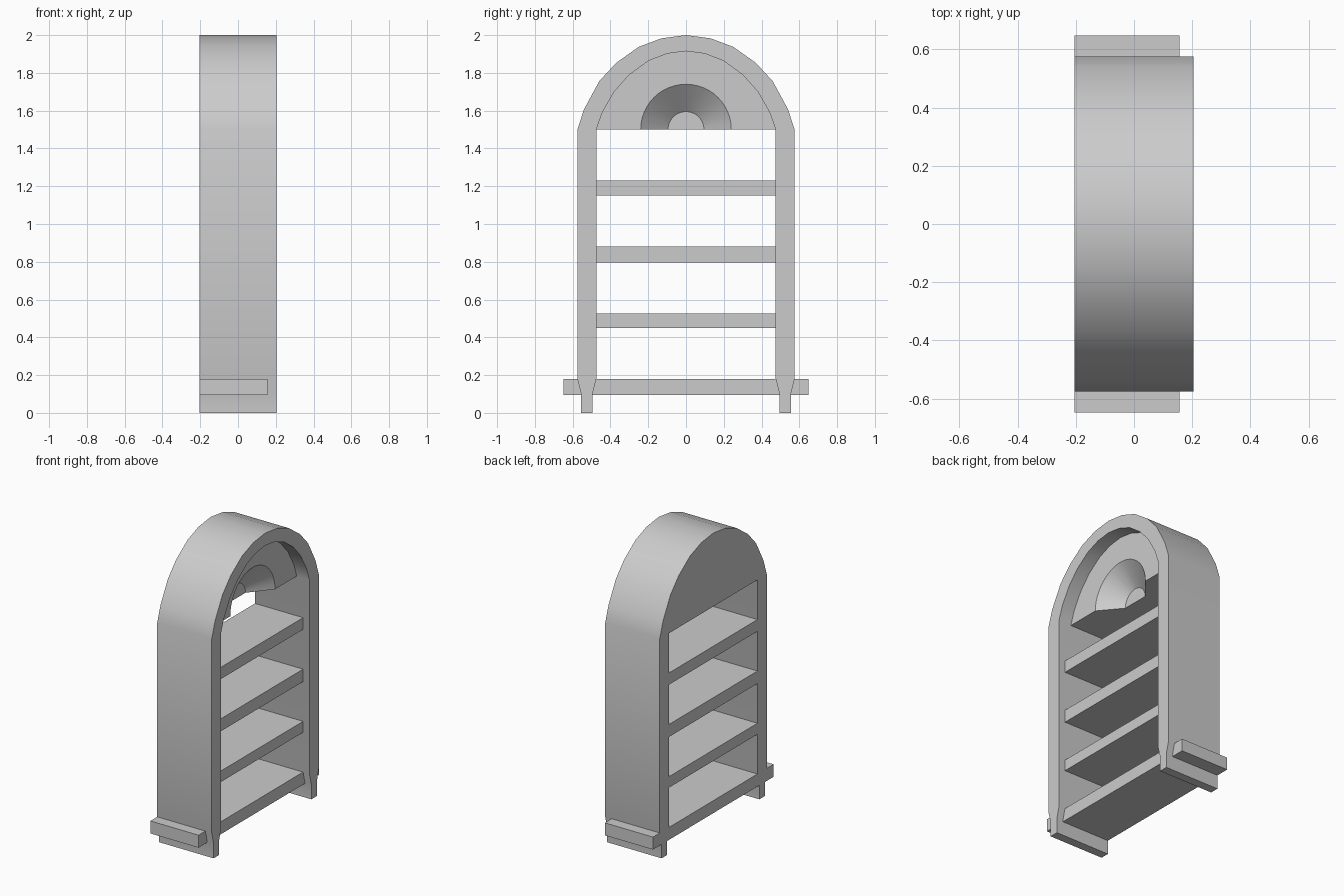
import bpy, bmesh, math
from mathutils import Matrix

if "Cube" in bpy.data.objects:
    bpy.data.objects.remove(bpy.data.objects["Cube"])

BACK, FRONT = -0.205, 0.205      # cabinet depth along x
SHELF_FRONT = 0.157
PANEL_FRONT = 0.11


def prism(name, outline, x0, x1, smooth=False):
    """Extrude a (y, z) outline from x0 to x1."""
    bm = bmesh.new()
    face = bm.faces.new([bm.verts.new((x0, y, z)) for y, z in outline])
    out = bmesh.ops.extrude_face_region(bm, geom=[face])
    moved = [g for g in out["geom"] if isinstance(g, bmesh.types.BMVert)]
    bmesh.ops.translate(bm, verts=moved, vec=(x1 - x0, 0, 0))
    bmesh.ops.recalc_face_normals(bm, faces=bm.faces)
    return finish(name, bm, smooth)


def finish(name, bm, smooth=False):
    mesh = bpy.data.meshes.new(name)
    bm.to_mesh(mesh)
    bm.free()
    obj = bpy.data.objects.new(name, mesh)
    bpy.context.collection.objects.link(obj)
    if smooth:
        shade(obj)
    return obj


def shade(obj):
    bpy.ops.object.select_all(action='DESELECT')
    obj.select_set(True)
    bpy.context.view_layer.objects.active = obj
    bpy.ops.object.shade_smooth_by_angle(angle=math.radians(30))


def mirrored(half):
    """Complete a right-hand profile that ends on the centre line."""
    return half + [(-y, z) for y, z in reversed(half[:-1])]


def board(name, half_width, z0, z1):
    w = half_width
    return prism(name, [(-w, z0), (w, z0), (w, z1), (-w, z1)], BACK, SHELF_FRONT)


# Arched frame with narrowed feet
outer_arch = [(0.575, 1.5), (0.54, 1.607), (0.46, 1.755), (0.37, 1.853),
              (0.25, 1.938), (0.13, 1.983), (0, 2.0)]
inner_arch = [(0.475, 1.5), (0.443, 1.59), (0.38, 1.70), (0.30, 1.79),
              (0.20, 1.863), (0.10, 1.902), (0, 1.915)]
outer = mirrored([(0.555, 0), (0.555, 0.1), (0.575, 0.18)] + outer_arch)
inner = mirrored([(0.495, 0), (0.495, 0.1), (0.475, 0.18)] + inner_arch)
prism("arched_frame", outer + inner[::-1], BACK, FRONT, smooth=True)

# Thick arched head panel with a conical half-round recess
panel = prism("head_panel", mirrored(inner_arch), BACK, PANEL_FRONT)
floor_x, slope = -0.01, (0.24 - 0.095) / 0.12
tip_x = PANEL_FRONT + 0.02
bm = bmesh.new()
bmesh.ops.create_cone(bm, cap_ends=True, segments=48, radius1=0.095,
                      radius2=0.24 + 0.02 * slope, depth=tip_x - floor_x)
bmesh.ops.transform(bm, verts=bm.verts, matrix=Matrix.Translation(
    ((tip_x + floor_x) / 2, 0, 1.5)) @ Matrix.Rotation(math.pi / 2, 4, 'Y'))
cutter = finish("recess_cutter", bm)
cutter.hide_render = True
cut = panel.modifiers.new("recess", 'BOOLEAN')
cut.operation, cut.solver, cut.object = 'DIFFERENCE', 'EXACT', cutter
bpy.context.view_layer.objects.active = panel
bpy.ops.object.modifier_apply(modifier=cut.name)
bpy.data.objects.remove(cutter)
shade(panel)

# Shelves
for i, (z0, z1) in enumerate([(0.45, 0.525), (0.795, 0.88), (1.15, 1.23)]):
    board(f"shelf_{i + 1}", 0.475, z0, z1)

# Bottom shelf running through both sides
board("bottom_shelf", 0.648, 0.095, 0.18)
